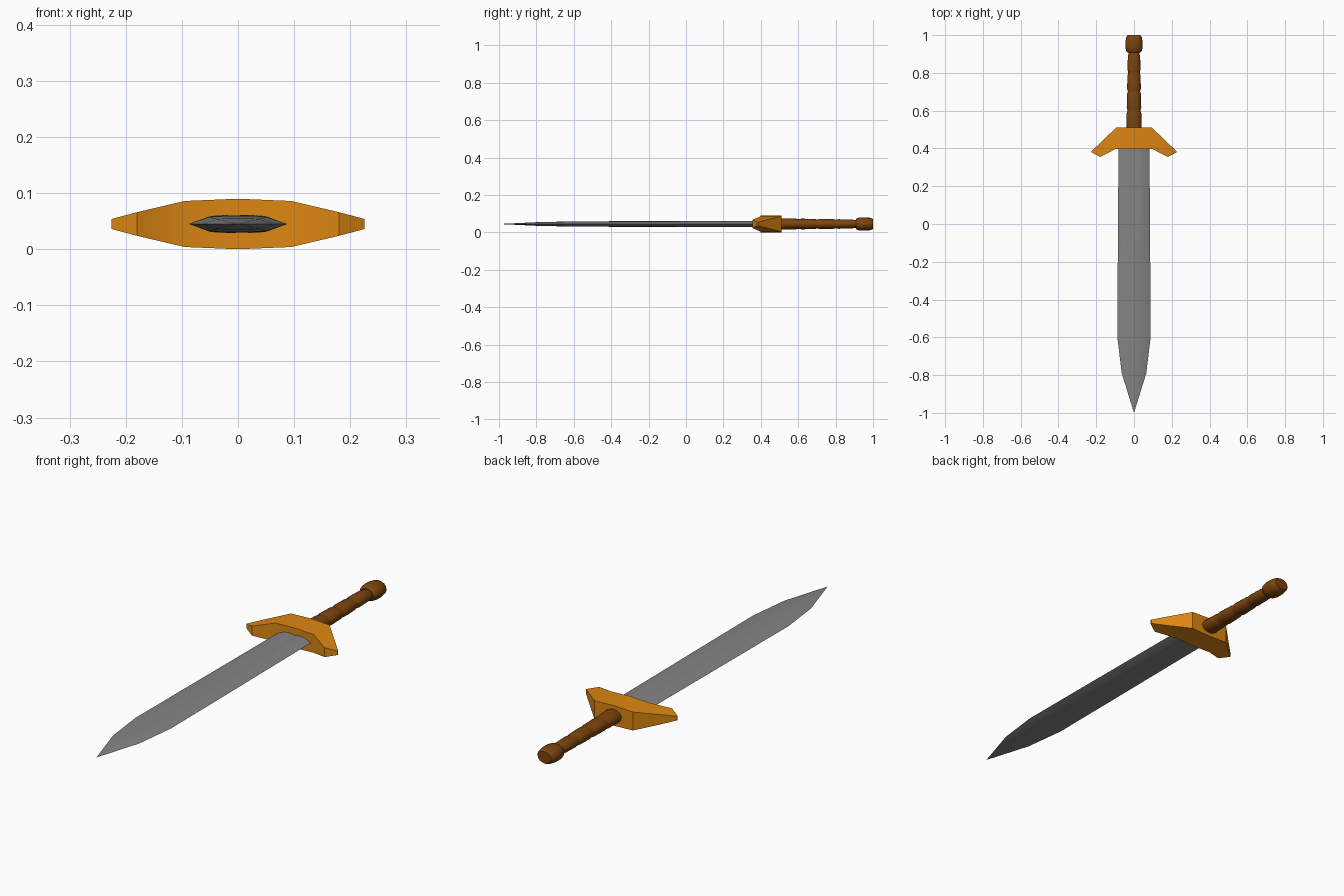
import bpy, bmesh, math

if "Cube" in bpy.data.objects:
    bpy.data.objects.remove(bpy.data.objects["Cube"])

ZC = 0.045  # height of the sword's long axis


def material(name, rgb):
    m = bpy.data.materials.new(name)
    m.diffuse_color = (*rgb, 1)
    m.use_nodes = True
    m.node_tree.nodes["Principled BSDF"].inputs["Base Color"].default_value = m.diffuse_color
    return m


STEEL = material("steel grey", (0.23, 0.23, 0.23))
GOLD = material("guard gold", (0.72, 0.24, 0.006))
WOOD = material("grip brown", (0.20, 0.058, 0.004))


def loft(name, rings, mat, tip=None, angle=30):
    """Skin closed rings of points, capping the ends (or closing to a tip)."""
    bm = bmesh.new()
    loops = [[bm.verts.new(p) for p in ring] for ring in rings]
    n = len(loops[0])
    for a, b in zip(loops, loops[1:]):
        for i in range(n):
            j = (i + 1) % n
            bm.faces.new((a[i], a[j], b[j], b[i]))
    bm.faces.new(loops[0])
    if tip:
        t = bm.verts.new(tip)
        for i in range(n):
            bm.faces.new((loops[-1][i], loops[-1][(i + 1) % n], t))
    else:
        bm.faces.new(loops[-1])
    bmesh.ops.recalc_face_normals(bm, faces=bm.faces[:])
    me = bpy.data.meshes.new(name)
    bm.to_mesh(me)
    bm.free()
    me.materials.append(mat)
    ob = bpy.data.objects.new(name, me)
    bpy.context.collection.objects.link(ob)
    bpy.context.view_layer.objects.active = ob
    ob.select_set(True)
    bpy.ops.object.shade_smooth_by_angle(angle=math.radians(angle))
    ob.select_set(False)
    return ob


# Blade: flattened section with a shallow central groove that fades out
def blade_ring(y, w, h, groove):
    top = [(w, 0), (0.58 * w, 0.9 * h), (0.24 * w, h), (0, h - groove),
           (-0.24 * w, h), (-0.58 * w, 0.9 * h)]
    pts = top + [(-x, -z) for x, z in top]
    return [(x, y, ZC + z) for x, z in pts]


blade = [(0.45, 0.082, 0.016, 0.004), (0.08, 0.084, 0.016, 0.004),
         (-0.20, 0.086, 0.0155, 0), (-0.60, 0.088, 0.014, 0),
         (-0.79, 0.065, 0.010, 0)]
loft("blade", [blade_ring(*b) for b in blade], STEEL, tip=(0, -1, ZC))

# Guard: sections across x (x, front y, back y, half height)
half = [(0.225, 0.380, 0.385, 0.009), (0.18, 0.355, 0.428, 0.021),
        (0.095, 0.398, 0.51, 0.041), (0, 0.398, 0.51, 0.045)]
guard = half + [(-x, f, b, h) for x, f, b, h in half[-2::-1]]
loft("guard", [[(x, f, ZC - h), (x, b, ZC - h), (x, b, ZC + h), (x, f, ZC + h)]
               for x, f, b, h in guard], GOLD)


# Grip and pommel: oval rings along y
def oval(y, r, flat=0.74, n=16):
    return [(r * math.cos(2 * math.pi * i / n), y,
             ZC + flat * r * math.sin(2 * math.pi * i / n)) for i in range(n)]


grip = [(0.49, 0.041)]
for k in range(4):  # bulging segments parted by grooves
    y0, r = 0.505 + 0.1 * k, 0.0405 - 0.002 * k
    grip += [(y0, r - 0.003), (y0 + 0.012, r), (y0 + 0.083, r - 0.002), (y0 + 0.095, r - 0.006)]
grip.append((0.92, 0.030))
loft("grip", [oval(*g) for g in grip], WOOD, angle=40)

pommel = [(0.908, 0.032), (0.918, 0.042), (0.935, 0.0455), (0.965, 0.0455),
          (0.99, 0.041), (1.0, 0.033)]
loft("pommel", [oval(y, r, 0.78) for y, r in pommel], WOOD, angle=40)
